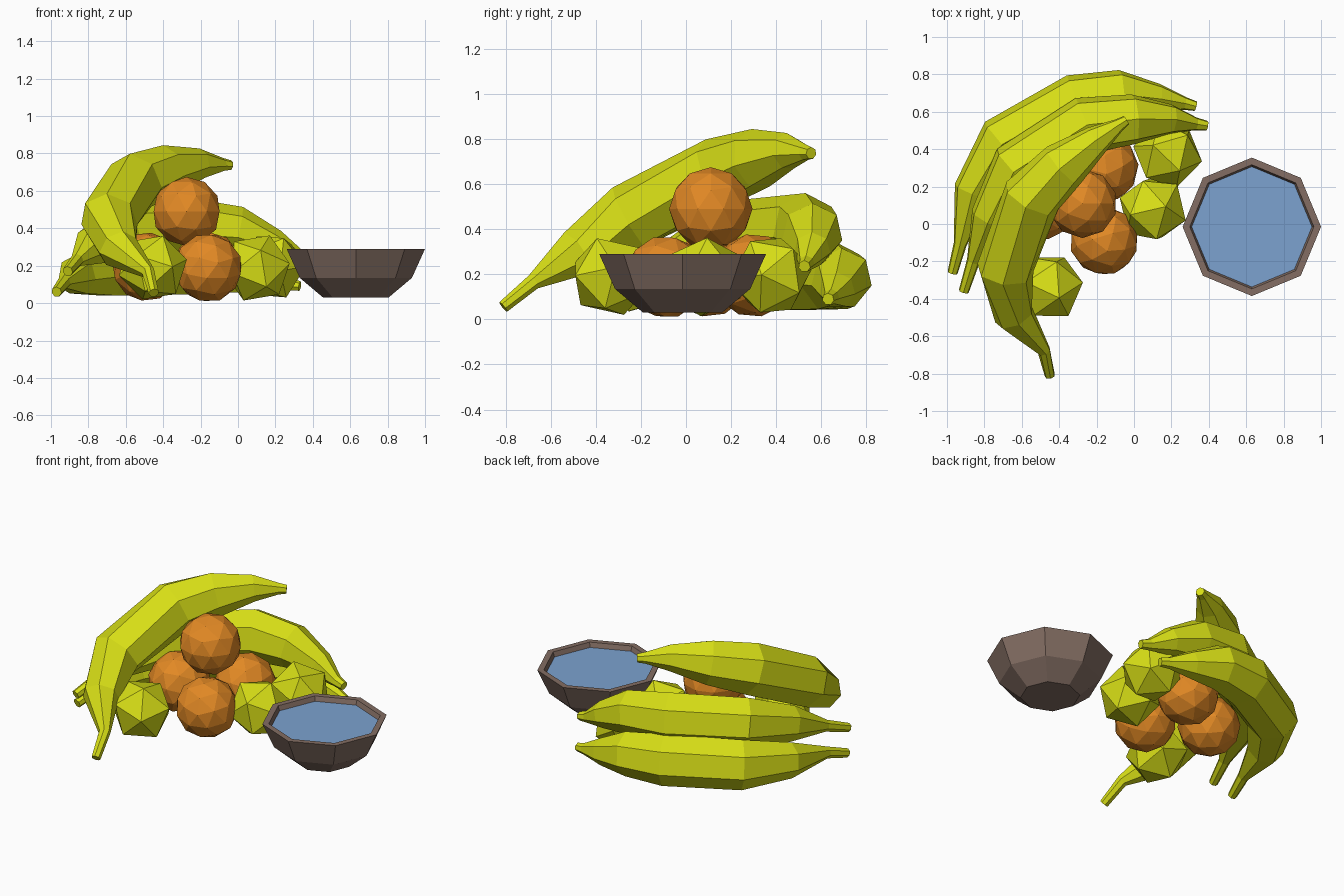
import bpy, bmesh, math
from mathutils import Vector, Matrix, Euler

cube = bpy.data.objects.get("Cube")
if cube:
    bpy.data.objects.remove(cube, do_unlink=True)


def material(name, rgb):
    m = bpy.data.materials.new(name)
    m.use_nodes = True
    m.diffuse_color = (*rgb, 1)
    m.node_tree.nodes["Principled BSDF"].inputs["Base Color"].default_value = (*rgb, 1)
    return m


YELLOW = material("yellow green", (0.68, 0.73, 0.008))
ORANGE = material("orange", (0.76, 0.25, 0.018))
WOOD = material("brown grey", (0.23, 0.155, 0.125))
WATER = material("water blue", (0.2, 0.36, 0.63))


def finish(bm, name, mat):
    bmesh.ops.recalc_face_normals(bm, faces=bm.faces)
    mesh = bpy.data.meshes.new(name)
    bm.to_mesh(mesh)
    bm.free()
    mesh.materials.append(mat)
    obj = bpy.data.objects.new(name, mesh)
    bpy.context.collection.objects.link(obj)
    return obj


def skin(bm, rings):
    """Join successive vertex rings with quads."""
    for a, b in zip(rings, rings[1:]):
        n = len(a)
        for i in range(n):
            j = (i + 1) % n
            bm.faces.new((a[i], a[j], b[j], b[i]))


# Bananas: a faceted tube swept along a bent path, stem first
RADII = (0.028, 0.036, 0.11, 0.155, 0.16, 0.137, 0.082, 0.036, 0.027)


def banana(name, path, sides=7):
    pts = [Vector(p) for p in path]
    bm = bmesh.new()
    rings = []
    for i, (p, r) in enumerate(zip(pts, RADII)):
        tangent = (pts[min(i + 1, len(pts) - 1)] - pts[max(i - 1, 0)]).normalized()
        side = tangent.cross(Vector((0, 0, 1))).normalized()
        up = side.cross(tangent)
        ring = []
        for k in range(sides):
            a = math.tau * k / sides
            ring.append(bm.verts.new(p + r * (math.cos(a) * up + math.sin(a) * side)))
        rings.append(ring)
    skin(bm, rings)
    bm.faces.new(rings[0])
    bm.faces.new(rings[-1])
    return finish(bm, name, YELLOW)


banana("top_banana", [
    (-.45, -.81, .055), (-.48, -.68, .165), (-.64, -.49, .29),
    (-.69, -.25, .45), (-.55, .14, .65), (-.38, .31, .71),
    (-.2, .45, .745), (-.08, .53, .74), (-.04, .555, .737)])
banana("lower_banana", [
    (-.97, -.26, .06), (-.93, -.11, .11), (-.86, .17, .15),
    (-.7, .43, .18), (-.3, .65, .19), (-.07, .69, .18),
    (.13, .67, .13), (.27, .645, .1), (.33, .63, .09)])
banana("middle_banana", [
    (-.91, -.36, .17), (-.86, -.2, .23), (-.77, .03, .31),
    (-.63, .29, .38), (-.25, .53, .4), (0, .56, .38),
    (.2, .56, .31), (.33, .535, .25), (.39, .525, .235)])


# Round fruit: faceted balls
def ball(name, center, radius, detail, mat, turn=(0, 0, 0)):
    bm = bmesh.new()
    placing = Matrix.Translation(center) @ Euler(turn).to_matrix().to_4x4()
    bmesh.ops.create_icosphere(bm, subdivisions=detail, radius=radius, matrix=placing)
    return finish(bm, name, mat)


ball("top_orange", (-.275, .11, .49), .185, 2, ORANGE)
ball("front_orange", (-.16, -.09, .188), .185, 2, ORANGE, (.3, .1, 0))
ball("back_orange", (-.16, .3, .195), .185, 2, ORANGE, (.2, 0, .4))
ball("side_orange", (-.49, .1, .195), .185, 2, ORANGE, (0, .2, .8))

ball("front_lime", (-.455, -.335, .19), .188, 1, YELLOW, (.4, .2, .3))
ball("middle_lime", (.1, .08, .188), .188, 1, YELLOW, (.25, .3, .9))
ball("back_lime", (.18, .375, .195), .188, 1, YELLOW, (.5, .4, 0))

# Octagonal bowl with a thick rim, and the water in it
CENTER = Vector((.63, -.015, 0))


def octagon(bm, radius, z):
    return [bm.verts.new(CENTER + Vector((radius * math.cos(k * math.pi / 4),
                                          radius * math.sin(k * math.pi / 4), z)))
            for k in range(8)]


bm = bmesh.new()
profile = ((.175, .03), (.3, .135), (.37, .29), (.332, .29), (.318, .25))
rings = [octagon(bm, r, z) for r, z in profile]
skin(bm, rings)
bm.faces.new(rings[0])
bm.faces.new(rings[-1])
finish(bm, "bowl", WOOD)

bm = bmesh.new()
water = [octagon(bm, .318, .252), octagon(bm, .322, .26)]
skin(bm, water)
bm.faces.new(water[0])
bm.faces.new(water[1])
finish(bm, "water", WATER)
